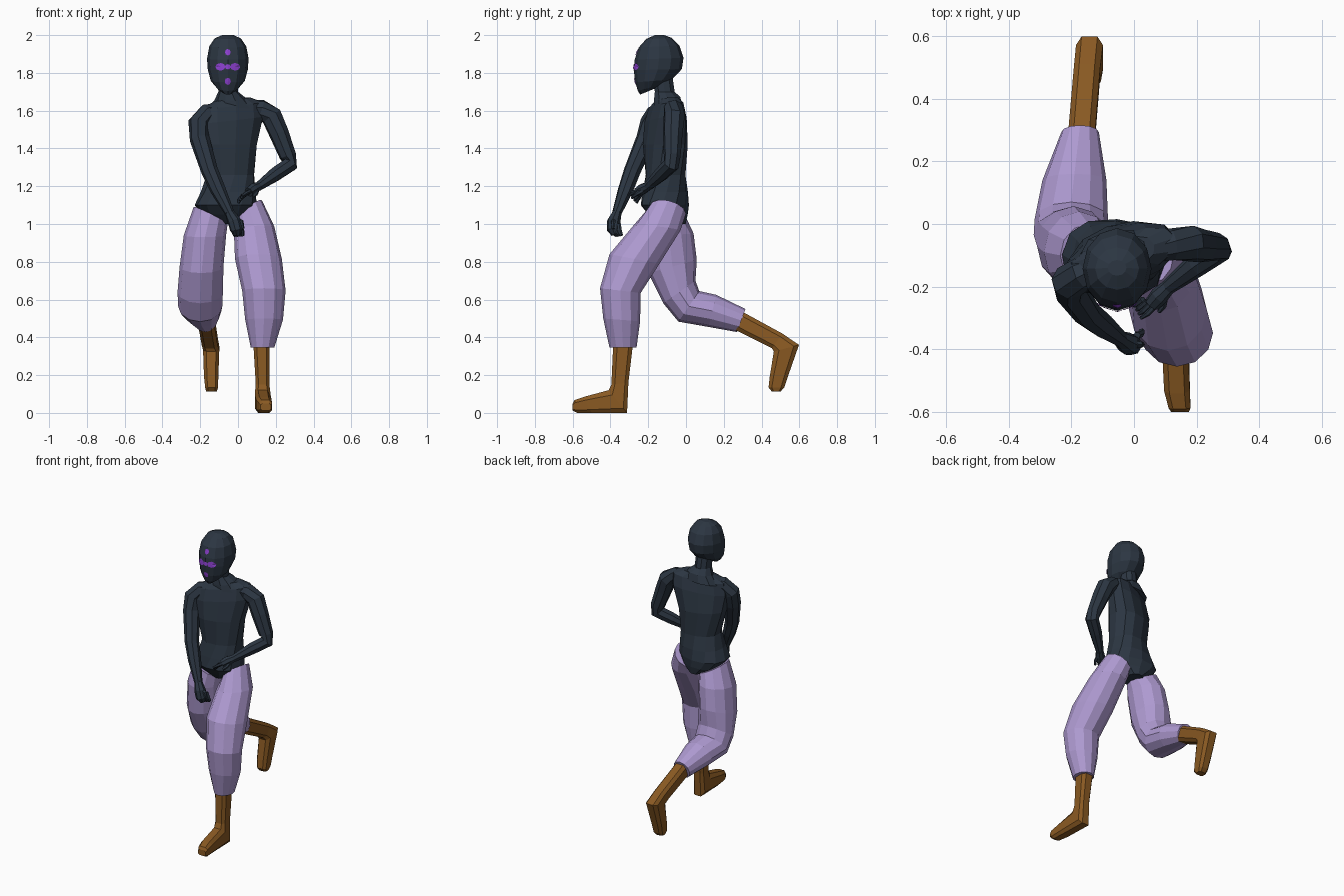
import bpy, bmesh, math
from mathutils import Vector


def material(name, rgb):
    m = bpy.data.materials.new(name)
    m.diffuse_color = (*rgb, 1)
    return m


DARK = material("dark slate", (0.025, 0.037, 0.055))
LILAC = material("lilac cloth", (0.42, 0.32, 0.63))
BROWN = material("brown leather", (0.25, 0.10, 0.016))
VIOLET = material("violet paint", (0.26, 0.05, 0.62))


def mesh_object(name, verts, faces, mat):
    me = bpy.data.meshes.new(name)
    me.from_pydata([tuple(v) for v in verts], [], faces)
    me.materials.append(mat)
    ob = bpy.data.objects.new(name, me)
    bpy.context.collection.objects.link(ob)
    return ob


def loft(name, rings, mat):
    """Skin a list of equal rings and cap both ends, facing outward."""
    n = len(rings[0])
    verts = [v for r in rings for v in r]
    faces = []
    for i in range(len(rings) - 1):
        for j in range(n):
            k = (j + 1) % n
            faces.append((i * n + j, i * n + k, (i + 1) * n + k, (i + 1) * n + j))
    last = (len(rings) - 1) * n
    faces.append(tuple(reversed(range(n))))
    faces.append(tuple(range(last, last + n)))
    ob = mesh_object(name, verts, faces, mat)
    bm = bmesh.new()
    bm.from_mesh(ob.data)
    bmesh.ops.recalc_face_normals(bm, faces=bm.faces)
    bm.to_mesh(ob.data)
    bm.free()
    return ob


def unit_ring(n, power=1.0, half=False):
    """Points of a rounded ring that just fills the -1..1 square."""
    out = []
    for j in range(n):
        a = math.tau * (j + (0.5 if half else 0)) / n
        c, s = math.cos(a), math.sin(a)
        out.append((math.copysign(abs(c) ** power, c), math.copysign(abs(s) ** power, s)))
    mc = max(abs(c) for c, s in out)
    ms = max(abs(s) for c, s in out)
    return [(c / mc, s / ms) for c, s in out]


def side_loft(name, stations, mat, n=12, power=1.0, half=False):
    """Station: front y,z, back y,z, centre x, half width, outer-edge tilt."""
    rings = []
    for st in stations:
        ay, az, by, bz, xc, hw = st[:6]
        tilt = st[6] if len(st) > 6 else 0
        rings.append([Vector((xc + hw * c, (ay + by) / 2 + (by - ay) / 2 * s,
                              (az + bz) / 2 + (bz - az) / 2 * s + tilt * c))
                      for c, s in unit_ring(n, power, half)])
    return loft(name, rings, mat)


def tube(name, path, mat, n=8):
    """Round limb along points (x, y, z, radius)."""
    pts = [Vector(p[:3]) for p in path]
    rings = []
    for i, p in enumerate(pts):
        t = (pts[min(i + 1, len(pts) - 1)] - pts[max(i - 1, 0)]).normalized()
        u = Vector((0.6, -0.8, 0))
        u = (u - t * u.dot(t)).normalized()
        v = t.cross(u)
        rings.append([p + (u * c + v * s) * path[i][3] for c, s in unit_ring(n)])
    return loft(name, rings, mat)


# Head and neck
hx = -0.054
head = side_loft("head", [
    (-0.165, 2.0, -0.115, 2.0, hx, 0.03),
    (-0.21, 1.98, -0.075, 1.985, hx, 0.07),
    (-0.25, 1.935, -0.035, 1.945, hx, 0.098),
    (-0.272, 1.87, -0.013, 1.88, hx, 0.11),
    (-0.277, 1.815, -0.022, 1.82, hx, 0.106),
    (-0.268, 1.75, -0.075, 1.765, hx, 0.09),
    (-0.255, 1.705, -0.12, 1.74, hx, 0.06),
    (-0.243, 1.685, -0.17, 1.715, hx, 0.028)], DARK)
side_loft("neck", [
    (-0.175, 1.77, -0.07, 1.77, -0.055, 0.053),
    (-0.165, 1.70, -0.06, 1.70, -0.052, 0.052),
    (-0.17, 1.65, -0.03, 1.67, -0.04, 0.085, 0.005),
    (-0.17, 1.60, -0.02, 1.62, -0.04, 0.13, 0.01)], DARK, 10)

# Torso, twisted between shoulders and hips: z, x, y, half width, half depth, turn, tilt
rings = []
for z, x, y, rx, ry, turn, tilt in [
        (1.66, -0.03, -0.10, 0.10, 0.05, 20, 0.01), (1.625, -0.035, -0.105, 0.18, 0.07, 20, 0.02),
        (1.55, -0.04, -0.108, 0.187, 0.09, 21, 0.02), (1.42, -0.05, -0.11, 0.155, 0.108, 20, 0),
        (1.26, -0.04, -0.108, 0.128, 0.104, 12, 0), (1.17, -0.052, -0.11, 0.145, 0.12, 3, 0),
        (1.10, -0.065, -0.112, 0.165, 0.128, -5, 0), (1.05, -0.06, -0.095, 0.13, 0.105, -10, 0),
        (1.0, -0.055, -0.075, 0.05, 0.075, -12, 0)]:
    a = math.radians(turn)
    rings.append([Vector((x + rx * c * math.cos(a) - ry * s * math.sin(a),
                          y + rx * c * math.sin(a) + ry * s * math.cos(a), z + tilt * c))
                  for c, s in unit_ring(12, 0.85)])
loft("torso", rings, DARK)

# Arms
tube("right_arm", [
    (-0.10, -0.13, 1.595, 0.045), (-0.165, -0.158, 1.583, 0.054), (-0.207, -0.185, 1.535, 0.058),
    (-0.203, -0.212, 1.45, 0.053), (-0.15, -0.285, 1.28, 0.045), (-0.105, -0.32, 1.18, 0.041),
    (-0.045, -0.365, 1.06, 0.026)], DARK)
tube("left_arm", [
    (0.05, -0.08, 1.615, 0.042), (0.12, -0.065, 1.608, 0.052), (0.178, -0.062, 1.57, 0.058),
    (0.217, -0.07, 1.48, 0.053), (0.264, -0.073, 1.36, 0.045), (0.275, -0.078, 1.315, 0.043),
    (0.20, -0.13, 1.265, 0.039), (0.11, -0.20, 1.20, 0.025)], DARK)

# Hands with fingers
tube("right_hand", [(-0.045, -0.365, 1.06, 0.025), (-0.02, -0.382, 1.015, 0.036),
                    (-0.008, -0.385, 0.97, 0.034), (-0.005, -0.375, 0.945, 0.02)], DARK)
tube("left_hand", [(0.11, -0.20, 1.20, 0.024), (0.08, -0.23, 1.185, 0.03),
                   (0.058, -0.255, 1.168, 0.026)], DARK)
for i in range(4):
    d = i * 0.013
    tube("right_finger", [(-0.03 + d, -0.395 + d, 1.0, 0.011), (-0.022 + d * 1.1, -0.39 + d, 0.96, 0.012),
                          (-0.015 + d, -0.365 + d * 0.6, 0.938, 0.009)], DARK, 6)
    tube("left_finger", [(0.068 - d, -0.26 + d * 0.5, 1.175 - d * 0.6, 0.010),
                         (0.045 - d, -0.285 + d * 0.7, 1.165 - d, 0.009),
                         (0.022 - d * 0.5, -0.30 + d, 1.15 - d, 0.006)], DARK, 6)
tube("right_thumb", [(-0.02, -0.385, 1.03, 0.012), (0.018, -0.385, 1.01, 0.012),
                     (0.026, -0.385, 0.975, 0.008)], DARK, 6)
tube("left_thumb", [(0.10, -0.225, 1.18, 0.012), (0.095, -0.26, 1.16, 0.010),
                    (0.08, -0.28, 1.145, 0.007)], DARK, 6)

# Baggy trouser legs
side_loft("left_trouser_leg", [
    (-0.19, 1.095, 0.0, 1.055, 0.055, 0.072, 0.05),
    (-0.28, 0.99, -0.03, 0.965, 0.085, 0.107, 0.01),
    (-0.405, 0.84, -0.14, 0.79, 0.108, 0.124),
    (-0.455, 0.66, -0.24, 0.635, 0.137, 0.115),
    (-0.438, 0.50, -0.243, 0.485, 0.138, 0.10),
    (-0.405, 0.345, -0.262, 0.345, 0.13, 0.062)], LILAC)
side_loft("right_trouser_leg", [
    (-0.20, 1.055, 0.0, 1.035, -0.145, 0.09, -0.045),
    (-0.22, 0.93, 0.04, 0.95, -0.175, 0.112),
    (-0.20, 0.74, 0.057, 0.81, -0.193, 0.116),
    (-0.12, 0.58, 0.05, 0.70, -0.20, 0.12),
    (-0.04, 0.483, 0.07, 0.645, -0.20, 0.117),
    (0.12, 0.455, 0.16, 0.625, -0.19, 0.102),
    (0.27, 0.428, 0.315, 0.55, -0.172, 0.06)], LILAC)

# Boots
side_loft("left_boot", [
    (-0.385, 0.37, -0.28, 0.37, 0.124, 0.043),
    (-0.395, 0.15, -0.305, 0.16, 0.13, 0.036),
    (-0.41, 0.12, -0.312, 0.0, 0.131, 0.042),
    (-0.54, 0.085, -0.50, 0.0, 0.137, 0.041),
    (-0.59, 0.068, -0.575, 0.0, 0.145, 0.035),
    (-0.60, 0.05, -0.60, 0.012, 0.147, 0.028)], BROWN, 8, 0.6, True)
side_loft("right_boot", [
    (0.25, 0.445, 0.29, 0.54, -0.168, 0.043),
    (0.455, 0.342, 0.51, 0.42, -0.15, 0.042),
    (0.465, 0.325, 0.598, 0.36, -0.142, 0.043),
    (0.443, 0.19, 0.542, 0.20, -0.142, 0.038),
    (0.437, 0.135, 0.52, 0.135, -0.14, 0.034),
    (0.455, 0.112, 0.50, 0.112, -0.14, 0.028)], BROWN, 8, 0.6, True)

# Painted face marks: thin plates laid on the front of the head
for name, x, z, rx, rz in [("left_eye", 0.037, 1.832, 0.026, 0.02),
                           ("right_eye", -0.037, 1.832, 0.026, 0.02),
                           ("nose_mark", 0, 1.832, 0.014, 0.014),
                           ("brow_mark", 0, 1.908, 0.014, 0.017),
                           ("chin_mark", 0, 1.756, 0.015, 0.019)]:
    pts = []
    for c, s in [(0, 0)] + unit_ring(8):
        hit, p, nor, _ = head.ray_cast(Vector((hx + x + rx * c, -1, z + rz * s)), Vector((0, 1, 0)))
        pts.append(p + nor * 0.004)
    mesh_object(name, pts, [(0, 1 + j, 1 + (j + 1) % 8) for j in range(8)], VIOLET)
